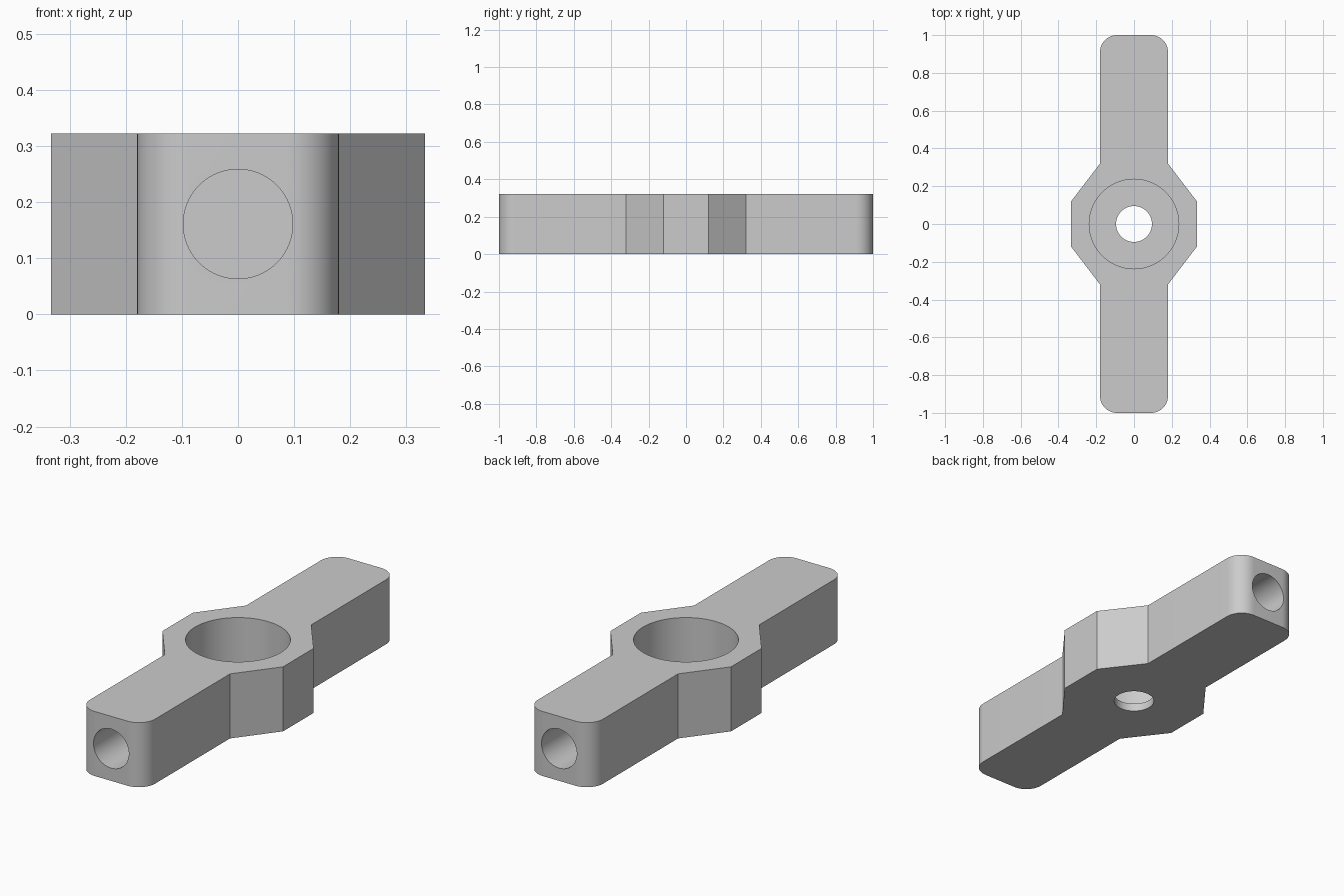
import bpy, bmesh, math
from mathutils import Matrix

cube = bpy.data.objects.get("Cube")
if cube:
    bpy.data.objects.remove(cube, do_unlink=True)

HEIGHT = 0.322
FLOOR = 0.04          # thickness under the pocket
BORE_DEPTH = 0.4      # blind bores in the arm ends

grey = bpy.data.materials.new("plain grey")
grey.use_nodes = True
grey.diffuse_color = (0.6, 0.6, 0.6, 1)
grey.node_tree.nodes["Principled BSDF"].inputs["Base Color"].default_value = grey.diffuse_color


def add_object(name, bm):
    mesh = bpy.data.meshes.new(name)
    bmesh.ops.recalc_face_normals(bm, faces=bm.faces)
    bm.to_mesh(mesh)
    bm.free()
    mesh.materials.append(grey)
    obj = bpy.data.objects.new(name, mesh)
    bpy.context.collection.objects.link(obj)
    return obj


def cylinder_cutter(name, radius, depth, matrix):
    bm = bmesh.new()
    bmesh.ops.create_cone(bm, cap_ends=True, segments=96, radius1=radius,
                          radius2=radius, depth=depth, matrix=matrix)
    obj = add_object(name, bm)
    obj.hide_render = True
    return obj


# Outline: one quarter, mirrored round the centre
quarter = [(0.333, 0.12), (0.18, 0.32), (0.18, 1.0)]
right_half = [(x, -y) for x, y in reversed(quarter)] + quarter
outline = right_half + [(-x, -y) for x, y in right_half]

# Extruded body with rounded arm ends
bm = bmesh.new()
base = bm.faces.new([bm.verts.new((x, y, 0)) for x, y in outline])
top = bmesh.ops.extrude_face_region(bm, geom=[base])["geom"]
for v in top:
    if isinstance(v, bmesh.types.BMVert):
        v.co.z = HEIGHT
corners = [e for e in bm.edges
           if abs(e.verts[0].co.z - e.verts[1].co.z) > 0.1
           and abs(e.verts[0].co.y) > 0.9]
bmesh.ops.bevel(bm, geom=corners, offset=0.09, segments=12, profile=0.5, affect='EDGES')
body = add_object("hub_with_arms", bm)

# Round pocket, hole through its floor and a blind bore in each arm
cutters = [
    cylinder_cutter("pocket_cutter", 0.237, HEIGHT,
                    Matrix.Translation((0, 0, FLOOR + HEIGHT / 2))),
    cylinder_cutter("floor_hole_cutter", 0.095, HEIGHT, Matrix.Translation((0, 0, 0))),
]
for side, label in ((-1, "front"), (1, "back")):
    place = (Matrix.Translation((0, side, HEIGHT / 2))
             @ Matrix.Rotation(math.pi / 2, 4, 'X'))
    cutters.append(cylinder_cutter(label + "_bore_cutter", 0.0975, 2 * BORE_DEPTH, place))

bpy.ops.object.select_all(action='DESELECT')
bpy.context.view_layer.objects.active = body
body.select_set(True)
for cutter in cutters:
    mod = body.modifiers.new(cutter.name, 'BOOLEAN')
    mod.operation = 'DIFFERENCE'
    mod.solver = 'EXACT'
    mod.object = cutter
    bpy.ops.object.modifier_apply(modifier=mod.name)
    bpy.data.objects.remove(cutter, do_unlink=True)

bpy.ops.object.shade_smooth_by_angle(angle=math.radians(30))
